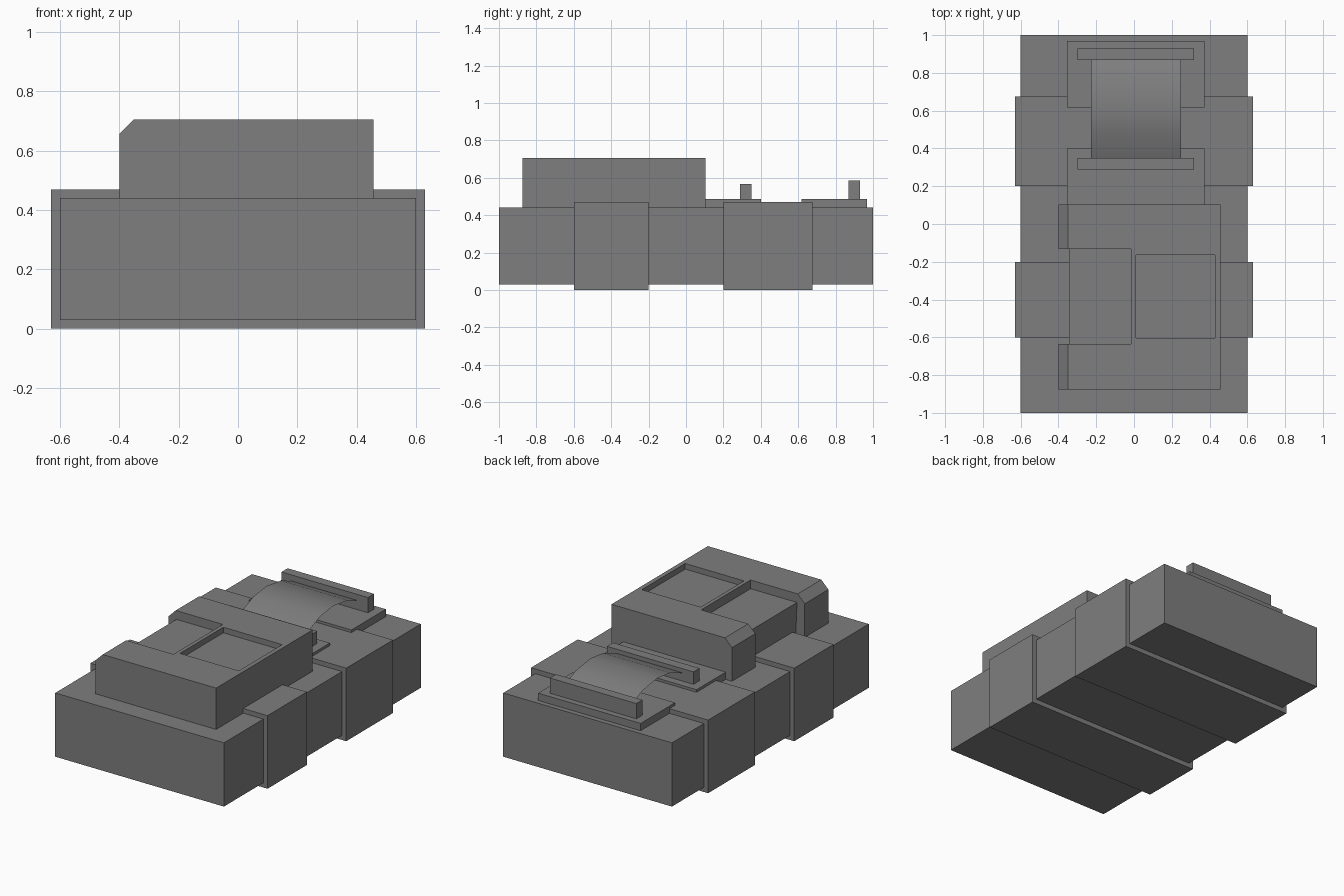
import bpy

if "Cube" in bpy.data.objects:
    bpy.data.objects.remove(bpy.data.objects["Cube"], do_unlink=True)

grey = bpy.data.materials.new("plain grey")
grey.use_nodes = True
grey.diffuse_color = (0.21, 0.21, 0.21, 1)
grey.node_tree.nodes["Principled BSDF"].inputs["Base Color"].default_value = grey.diffuse_color


def add_mesh(name, verts, faces):
    mesh = bpy.data.meshes.new(name)
    mesh.from_pydata(verts, [], faces)
    mesh.materials.append(grey)
    obj = bpy.data.objects.new(name, mesh)
    bpy.context.collection.objects.link(obj)
    return obj


def prism(name, profile, y0, y1):
    """Extrude a counter-clockwise (x, z) profile along y."""
    n = len(profile)
    verts = [(x, y, z) for y in (y0, y1) for x, z in profile]
    faces = [tuple(range(n)), tuple(reversed(range(n, 2 * n)))]
    for i in range(n):
        j = (i + 1) % n
        faces.append((j, i, i + n, j + n))
    return add_mesh(name, verts, faces)


def block(name, x0, x1, y0, y1, z0, z1):
    return prism(name, [(x0, z0), (x1, z0), (x1, z1), (x0, z1)], y0, y1)


def carve(obj, cutter):
    """Subtract the cutter, keep the result and drop the cutter."""
    cutter.hide_render = True
    mod = obj.modifiers.new("carve", 'BOOLEAN')
    mod.operation = 'DIFFERENCE'
    mod.solver = 'EXACT'
    mod.object = cutter
    bpy.context.view_layer.update()
    graph = bpy.context.evaluated_depsgraph_get()
    mesh = bpy.data.meshes.new_from_object(obj.evaluated_get(graph))
    obj.modifiers.clear()
    obj.data = mesh
    bpy.data.objects.remove(cutter, do_unlink=True)


# Main body and the two wrapping bands
block("body", -0.6, 0.6, -1, 1, 0.03, 0.44)
block("front_band", -0.63, 0.63, -0.6, -0.2, 0, 0.47)
block("rear_band", -0.63, 0.63, 0.2, 0.675, 0, 0.47)

# Raised housing with one bevelled edge
housing = prism("housing", [(-0.4, 0.44), (0.457, 0.44), (0.457, 0.706),
                            (-0.35, 0.706), (-0.4, 0.656)], -0.875, 0.104)
# Side notch with a raised step, and a shallow tray
carve(housing, prism("notch_cutter", [(-0.6, 0.4), (-0.335, 0.4), (-0.345, 0.65),
                                      (-0.015, 0.65), (-0.015, 0.8), (-0.6, 0.8)],
                     -0.635, -0.133))
carve(housing, block("tray_cutter", 0.01, 0.428, -0.603, -0.163, 0.67, 0.8))

# Handle mounts: plates and upright bars
block("front_plate", -0.355, 0.374, 0.1, 0.4, 0.43, 0.487)
block("rear_plate", -0.355, 0.374, 0.618, 0.968, 0.43, 0.487)
block("front_bar", -0.298, 0.317, 0.288, 0.35, 0.48, 0.567)
block("rear_bar", -0.298, 0.317, 0.868, 0.93, 0.48, 0.585)

# Thin arched strap between the bars
arch = [(0.35, 0.54), (0.485, 0.594), (0.615, 0.61), (0.765, 0.588), (0.87, 0.545)]
strap = add_mesh("strap", [(x, y, z) for y, z in arch for x in (-0.228, 0.248)],
                 [(2 * i, 2 * i + 1, 2 * i + 3, 2 * i + 2) for i in range(len(arch) - 1)])
for face in strap.data.polygons:
    face.use_smooth = True
